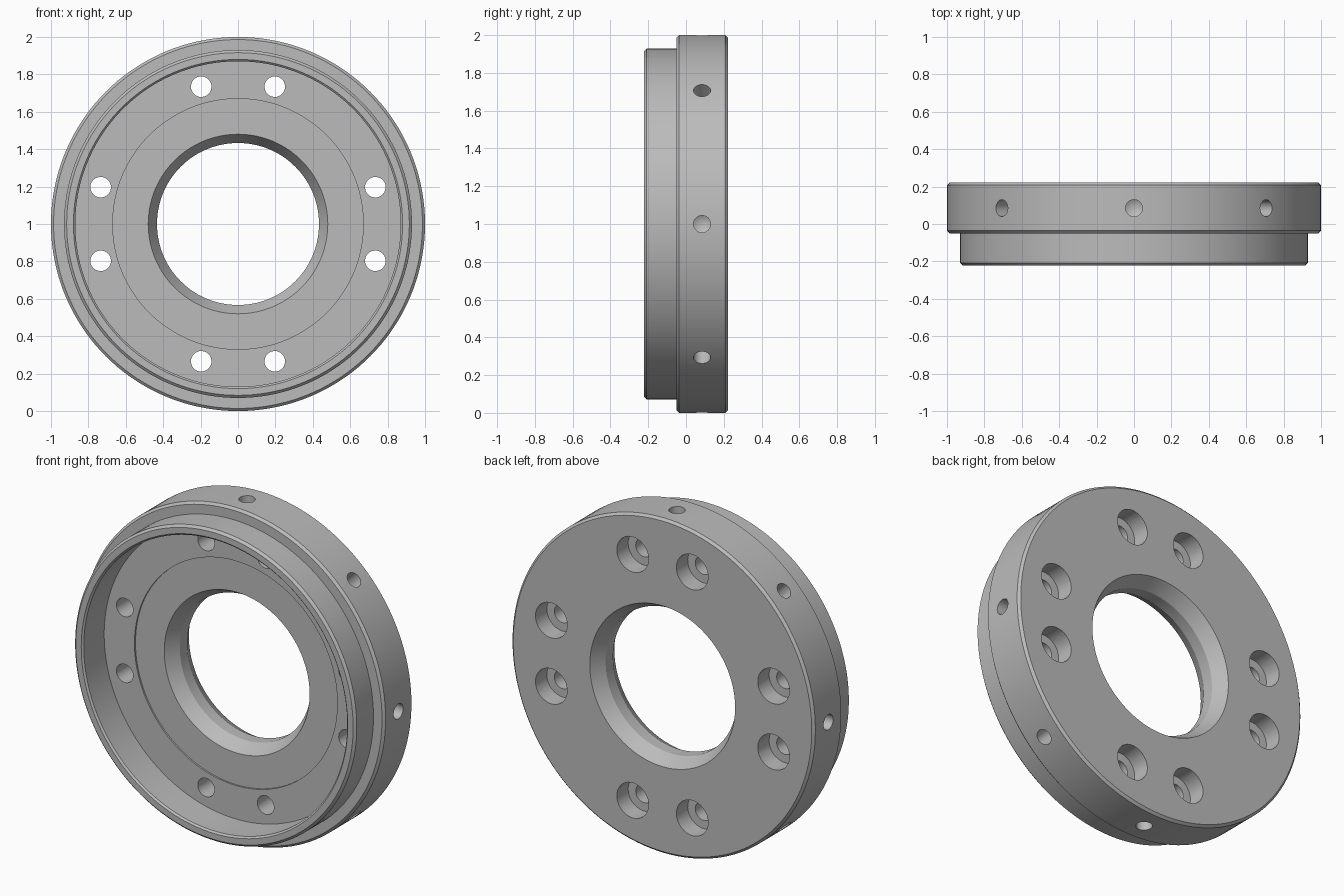
import bpy, bmesh
from math import radians, pi
from mathutils import Matrix, Vector

cube = bpy.data.objects.get("Cube")
if cube:
    bpy.data.objects.remove(cube, do_unlink=True)

steel = bpy.data.materials.new("grey_steel")
steel.use_nodes = True
colour = (0.5, 0.5, 0.5, 1)
steel.diffuse_color = colour
steel.node_tree.nodes["Principled BSDF"].inputs["Base Color"].default_value = colour


def revolve(bm, profile, segments, matrix, closed=False):
    """Spin (radius, y) points about the Y axis, then place the result."""
    part = bmesh.new()
    verts = [part.verts.new((r, y, 0)) for r, y in profile]
    pairs = list(zip(verts, verts[1:]))
    if closed:
        pairs.append((verts[-1], verts[0]))
    edges = [part.edges.new(p) for p in pairs]
    bmesh.ops.spin(part, geom=verts + edges, cent=(0, 0, 0), axis=(0, 1, 0),
                   angle=2 * pi, steps=segments)
    bmesh.ops.remove_doubles(part, verts=part.verts, dist=1e-5)
    bmesh.ops.recalc_face_normals(part, faces=part.faces)
    part.transform(matrix)
    mesh = bpy.data.meshes.new("temporary")
    part.to_mesh(mesh)
    part.free()
    bm.from_mesh(mesh)
    bpy.data.meshes.remove(mesh)


def make_object(name, bm):
    mesh = bpy.data.meshes.new(name)
    bm.to_mesh(mesh)
    bm.free()
    mesh.materials.append(steel)
    obj = bpy.data.objects.new(name, mesh)
    bpy.context.collection.objects.link(obj)
    return obj


FRONT, BACK, C = -0.222, 0.222, 0.014
centre = Matrix.Translation((0, 0, 1))

# Flanged ring with a front recess and a bore tapered from both sides
ring_profile = [
    (0.87, FRONT + 0.01), (0.88, FRONT), (0.93 - C, FRONT), (0.93, FRONT + C),
    (0.93, -0.05), (1 - C, -0.05), (1, -0.05 + C), (1, BACK - C), (1 - C, BACK),
    (0.48, BACK), (0.433, 0.14), (0.433, 0.07), (0.48, -0.01),
    (0.67, -0.01), (0.67, -0.02), (0.87, -0.02),
]
bm = bmesh.new()
revolve(bm, ring_profile, 144, centre, closed=True)
ring = make_object("flanged_ring", bm)

# Cutters: counterbored bolt holes in pairs, and drilled holes round the rim
bolt_profile = [(0, -0.3), (0.055, -0.3), (0.055, 0.115), (0.105, 0.115),
                (0.105, 0.3), (0, 0.3)]
drill_profile = [(0, 0.86), (0.045, 0.886), (0.045, 1.1), (0, 1.1)]
bm = bmesh.new()
for quarter in range(4):
    for offset in (-15, 15):
        turn = Matrix.Rotation(radians(90 * quarter + offset), 4, 'Y')
        revolve(bm, bolt_profile, 32, centre @ turn @ Matrix.Translation((0.76, 0, 0)))
for i in range(8):
    turn = Matrix.Rotation(radians(45 * i), 4, 'Y')
    upright = Matrix.Rotation(radians(90), 4, 'X')
    revolve(bm, drill_profile, 32,
            centre @ turn @ Matrix.Translation((0, 0.085, 0)) @ upright)
cutter = make_object("hole_cutters", bm)
cutter.hide_render = True

# Cut the holes, then drop the cutters
bpy.context.view_layer.objects.active = ring
ring.select_set(True)
cut = ring.modifiers.new("holes", 'BOOLEAN')
cut.operation = 'DIFFERENCE'
cut.solver = 'EXACT'
cut.object = cutter
bpy.ops.object.modifier_apply(modifier=cut.name)
bpy.data.objects.remove(cutter, do_unlink=True)

# Smooth round walls, crisp rims
bpy.ops.object.select_all(action='DESELECT')
ring.select_set(True)
bpy.ops.object.shade_smooth_by_angle(angle=radians(20))
